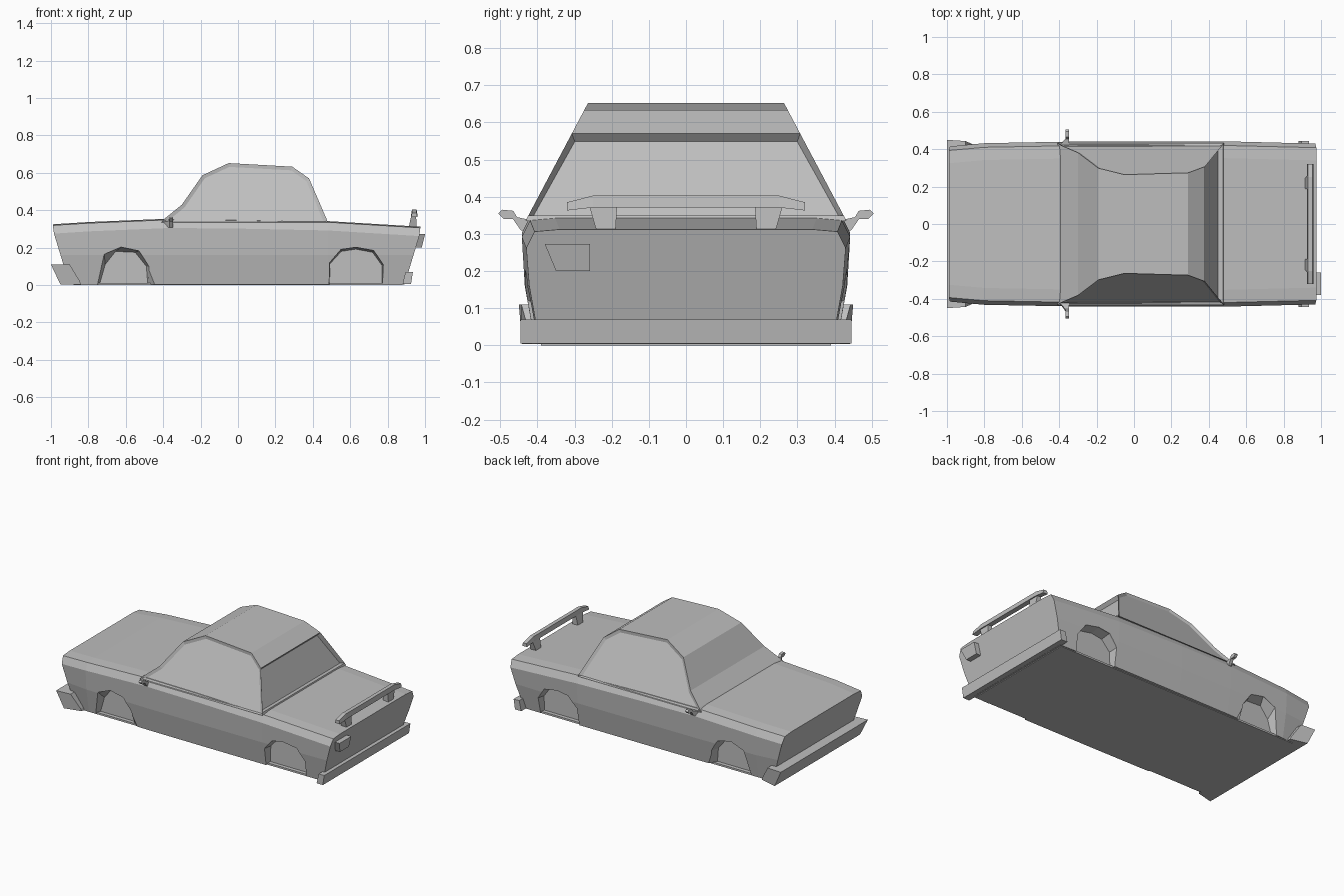
import bpy, bmesh

if "Cube" in bpy.data.objects:
    bpy.data.objects.remove(bpy.data.objects["Cube"])

paint = bpy.data.materials.new("body grey")
paint.diffuse_color = (0.52, 0.52, 0.52, 1)
paint.use_nodes = True
paint.node_tree.nodes["Principled BSDF"].inputs["Base Color"].default_value = paint.diffuse_color


def make(name, bm):
    bmesh.ops.recalc_face_normals(bm, faces=bm.faces)
    me = bpy.data.meshes.new(name)
    bm.to_mesh(me)
    bm.free()
    me.materials.append(paint)
    ob = bpy.data.objects.new(name, me)
    bpy.context.collection.objects.link(ob)
    return ob


def loft_bm(rings):
    """Closed skin over rings that have equal point counts."""
    bm = bmesh.new()
    vs = [[bm.verts.new(p) for p in r] for r in rings]
    n = len(rings[0])
    for a, b in zip(vs, vs[1:]):
        for i in range(n):
            j = (i + 1) % n
            bm.faces.new((a[i], a[j], b[j], b[i]))
    bm.faces.new(vs[0])
    bm.faces.new(vs[-1][::-1])
    bmesh.ops.recalc_face_normals(bm, faces=bm.faces)
    return bm


def loft(name, rings):
    return make(name, loft_bm(rings))


# lower body: cross-sections along x (x at top, x at bottom, top z, half width)
stations = [(-0.99, -0.90, 0.325, 0.415), (-0.80, -0.80, 0.337, 0.432),
            (-0.37, -0.37, 0.355, 0.44), (0.0, 0.0, 0.352, 0.442),
            (0.48, 0.48, 0.342, 0.442), (0.975, 0.89, 0.312, 0.43)]
rings = []
for xt, xb, zt, w in stations:
    half = [(w - 0.036, 0.004), (w - 0.008, 0.16), (w, zt - 0.05),
            (w - 0.022, zt - 0.006)]
    sec = half + [(w - 0.09, zt)] + [(-(w - 0.09), zt)] + [(-y, z) for y, z in half[::-1]]
    rings.append([(xb + (xt - xb) * min(1, z / (zt - 0.03)), y, z) for y, z in sec])
body = loft("body", rings)

# wheel arches cut from both sides (outer and inner outline)
front_out = [(-0.77, -0.03), (-0.715, 0.165), (-0.625, 0.203), (-0.53, 0.183),
             (-0.475, 0.10), (-0.39, -0.03)]
front_in = [(-0.75, -0.03), (-0.71, 0.11), (-0.655, 0.18), (-0.55, 0.175),
            (-0.49, 0.10), (-0.48, -0.03)]
rear_out = [(0.485, -0.03), (0.49, 0.12), (0.55, 0.19), (0.63, 0.202),
            (0.725, 0.185), (0.778, 0.11), (0.775, -0.03)]
rear_in = [(0.488, -0.03), (0.493, 0.115), (0.552, 0.18), (0.63, 0.192),
           (0.72, 0.175), (0.77, 0.105), (0.768, -0.03)]
for out, inn in ((front_out, front_in), (rear_out, rear_in)):
    for s in (1, -1):
        cutter = loft("arch_cutter", [[(x, s * 0.47, z) for x, z in out],
                                      [(x, s * 0.425, z) for x, z in out],
                                      [(x, s * 0.365, z) for x, z in inn]])
        cutter.hide_render = True
        mod = body.modifiers.new("arch", 'BOOLEAN')
        mod.operation = 'DIFFERENCE'
        mod.solver = 'EXACT'
        mod.object = cutter
        bpy.context.view_layer.objects.active = body
        bpy.ops.object.modifier_apply(modifier=mod.name)
        bpy.data.objects.remove(cutter, do_unlink=True)

# underfloor plate closing the arches from below
loft("underfloor", [[(-0.88, s * 0.39, z) for s, z in ((-1, 0), (1, 0), (1, 0.012), (-1, 0.012))],
                    [(0.88, s * 0.39, z) for s, z in ((-1, 0), (1, 0), (1, 0.012), (-1, 0.012))]])

# cabin: side profile with walls leaning inwards
profile = [(-0.41, 0.335), (-0.39, 0.357), (-0.30, 0.43), (-0.19, 0.587), (-0.05, 0.652),
           (0.29, 0.633), (0.38, 0.57), (0.475, 0.35), (0.48, 0.335)]


def lean(z):
    return 0.265 + (0.65 - z) * 0.53


bm = loft_bm([[(x, s * lean(z), z) for x, z in profile] for s in (-1, 1)])
sides = [f for f in bm.faces if len(f.verts) > 4]
back = [f for f in bm.faces if len(f.verts) == 4 and f.normal.x > 0.8
        and f.calc_center_median().z > 0.4]
# recessed side windows and rear window
bmesh.ops.inset_individual(bm, faces=sides, thickness=0.018, depth=-0.01)
bmesh.ops.inset_individual(bm, faces=back, thickness=0.015, depth=-0.025)
make("cabin", bm)

# front bumper: leaning bar with tapering ends
loft("front_bumper", [[(x, y * k, z) for x, z, k in
                       ((-1.0, 0.11, 1), (-0.90, 0.11, 0.985), (-0.845, 0.02, 0.93),
                        (-0.84, 0.004, 0.92), (-0.95, 0.004, 0.98))]
                      for y in (-0.45, 0.45)])

# rear bumper
loft("rear_bumper", [[(x, y, z) for x, z in
                      ((0.88, 0.005), (0.925, 0.005), (0.935, 0.07), (0.895, 0.07))]
                     for y in (-0.445, 0.445)])

# spoiler wing with drooping tips and two posts
loft("spoiler_wing", [[(0.925, y, z0), (0.96, y, z0 - 0.002), (0.955, y, z1), (0.93, y, z1)]
                      for y, z0, z1 in ((-0.32, 0.365, 0.385), (-0.25, 0.373, 0.403),
                                        (0.25, 0.373, 0.403), (0.32, 0.365, 0.385))])
for s in (-1, 1):
    loft("spoiler_post", [[(0.912, s * 0.19, 0.305), (0.955, s * 0.19, 0.305),
                           (0.955, s * 0.24, 0.305), (0.912, s * 0.24, 0.305)],
                          [(0.928, s * 0.185, 0.38), (0.952, s * 0.185, 0.38),
                           (0.952, s * 0.262, 0.38), (0.928, s * 0.262, 0.38)]])

# tail box on one side of the rear panel
loft("tail_box", [[(x, -0.38, 0.272), (x, -0.258, 0.272), (x - d, -0.258, 0.2), (x - d, -0.35, 0.2)]
                  for x, d in ((0.94, 0.02), (1.0, 0.018))])

# side mirrors on angled stalks
mirror = [(0.41, 0.295), (0.445, 0.31), (0.466, 0.34), (0.49, 0.34), (0.505, 0.355),
          (0.495, 0.365), (0.465, 0.362), (0.455, 0.345), (0.41, 0.335)]
for s in (-1, 1):
    loft("side_mirror", [[(x - (0.04 if y < 0.43 and x < -0.355 else 0), s * y, z)
                          for y, z in mirror] for x in (-0.367, -0.347)])
